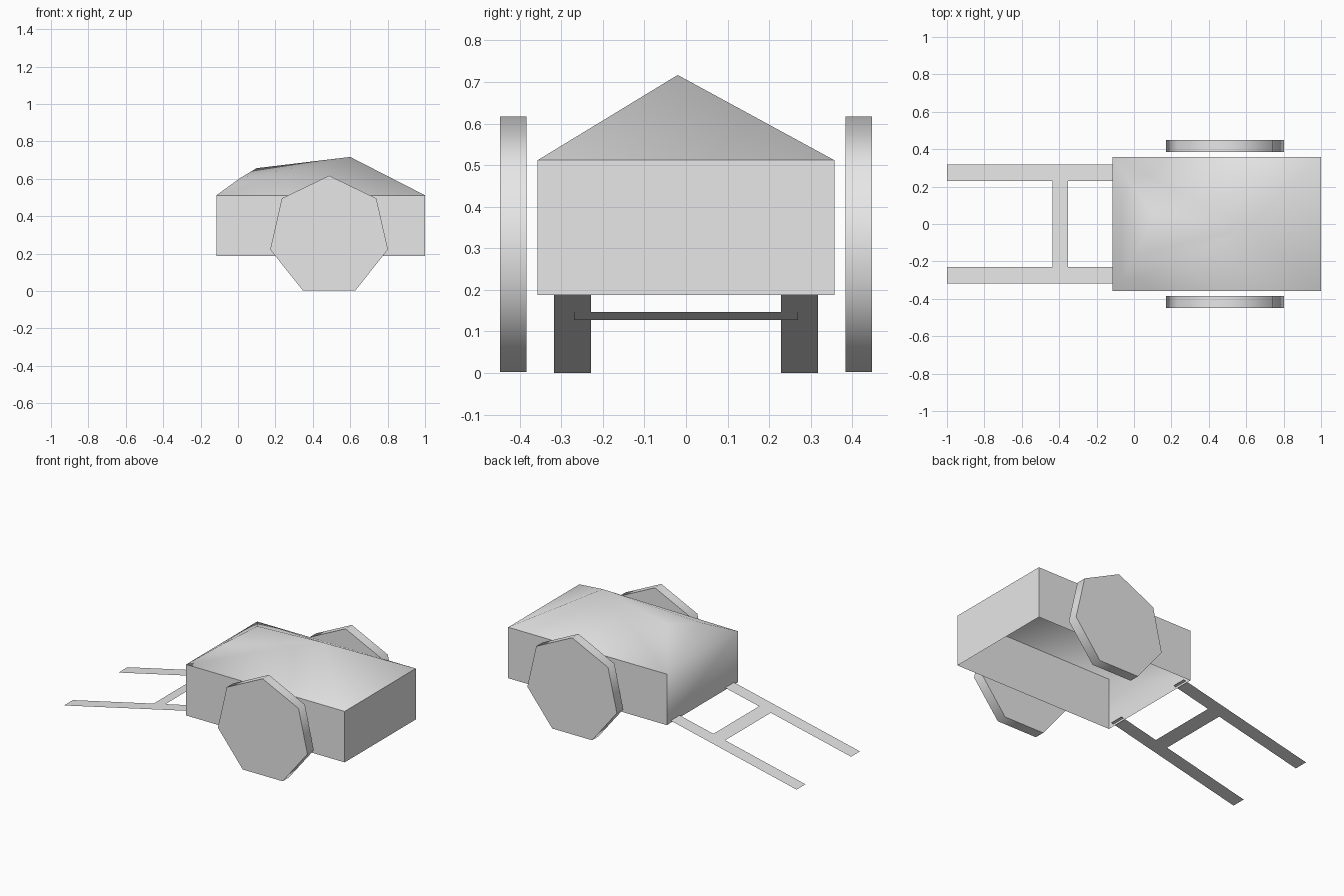
import bpy, bmesh, math
from mathutils import Matrix, Vector

cube = bpy.data.objects.get("Cube")
if cube:
    bpy.data.objects.remove(cube, do_unlink=True)

# One plain colour for the whole cart
grey = bpy.data.materials.new("light_grey")
grey.use_nodes = True
grey.diffuse_color = (0.8, 0.8, 0.8, 1)
bsdf = next(n for n in grey.node_tree.nodes if n.type == 'BSDF_PRINCIPLED')
bsdf.inputs["Base Color"].default_value = grey.diffuse_color


def finish(name, bm):
    """Turn a bmesh into a smooth-shaded object that keeps its sharp edges."""
    mesh = bpy.data.meshes.new(name)
    bm.to_mesh(mesh)
    bm.free()
    mesh.materials.append(grey)
    obj = bpy.data.objects.new(name, mesh)
    bpy.context.collection.objects.link(obj)
    bpy.ops.object.select_all(action='DESELECT')
    obj.select_set(True)
    bpy.context.view_layer.objects.active = obj
    bpy.ops.object.shade_smooth_by_angle(angle=math.radians(57))
    return obj


X0, X1, Y = -0.115, 1.0, 0.357
BOTTOM, RIM = 0.188, 0.512

# Cart body: open-bottomed walls with a heaped cover
bm = bmesh.new()
corners = [(X0, -Y), (X1, -Y), (X1, Y), (X0, Y)]
low = [bm.verts.new((x, y, BOTTOM)) for x, y in corners]
rim = [bm.verts.new((x, y, RIM)) for x, y in corners]
for i in range(4):
    j = (i + 1) % 4
    bm.faces.new((low[i], low[j], rim[j], rim[i]))
fl, fr, br, bl = rim
peak = bm.verts.new((0.6, -0.02, 0.717))
shoulder = bm.verts.new((0.10, 0.05, 0.657))
fold = bm.verts.new((0.01, -0.17, 0.603))
for tri in ((fl, fr, peak), (fr, br, peak), (br, bl, peak), (bl, shoulder, peak),
            (fl, peak, fold), (fold, peak, shoulder), (bl, fl, fold), (bl, fold, shoulder)):
    bm.faces.new(tri)
bm.normal_update()
for f in bm.faces:
    if f.normal.z < -0.01:
        f.normal_flip()
finish("cart_body", bm)

# Seven-sided wheels, one corner pointing up
RADIUS = 0.323
for side, label in ((-1, "front"), (1, "back")):
    bm = bmesh.new()
    ring = [(0.487 + RADIUS * math.sin(math.tau * k / 7),
             0.294 + RADIUS * math.cos(math.tau * k / 7)) for k in range(7)]
    face = bm.faces.new([bm.verts.new((x, side * 0.384, z)) for x, z in ring])
    out = bmesh.ops.extrude_face_region(bm, geom=[face], use_keep_orig=True)
    moved = [g for g in out["geom"] if isinstance(g, bmesh.types.BMVert)]
    bmesh.ops.translate(bm, verts=moved, vec=(0, side * 0.064, 0))
    bmesh.ops.recalc_face_normals(bm, faces=bm.faces)
    finish(label + "_wheel", bm)


# Flat sloping boards for the pulling frame
def board(name, xa, xb, ya, yb, drop=0.0):
    bm = bmesh.new()
    slope = 0.228
    pts = [(xa, ya), (xb, ya), (xb, yb), (xa, yb)]
    bm.faces.new([bm.verts.new((x, y, (x + 1) * slope - drop)) for x, y in pts])
    finish(name, bm)


board("front_shaft", -1, -0.1, -0.318, -0.229)
board("back_shaft", -1, -0.1, 0.229, 0.318)
board("crossbar", -0.435, -0.352, -0.27, 0.27, 0.001)
